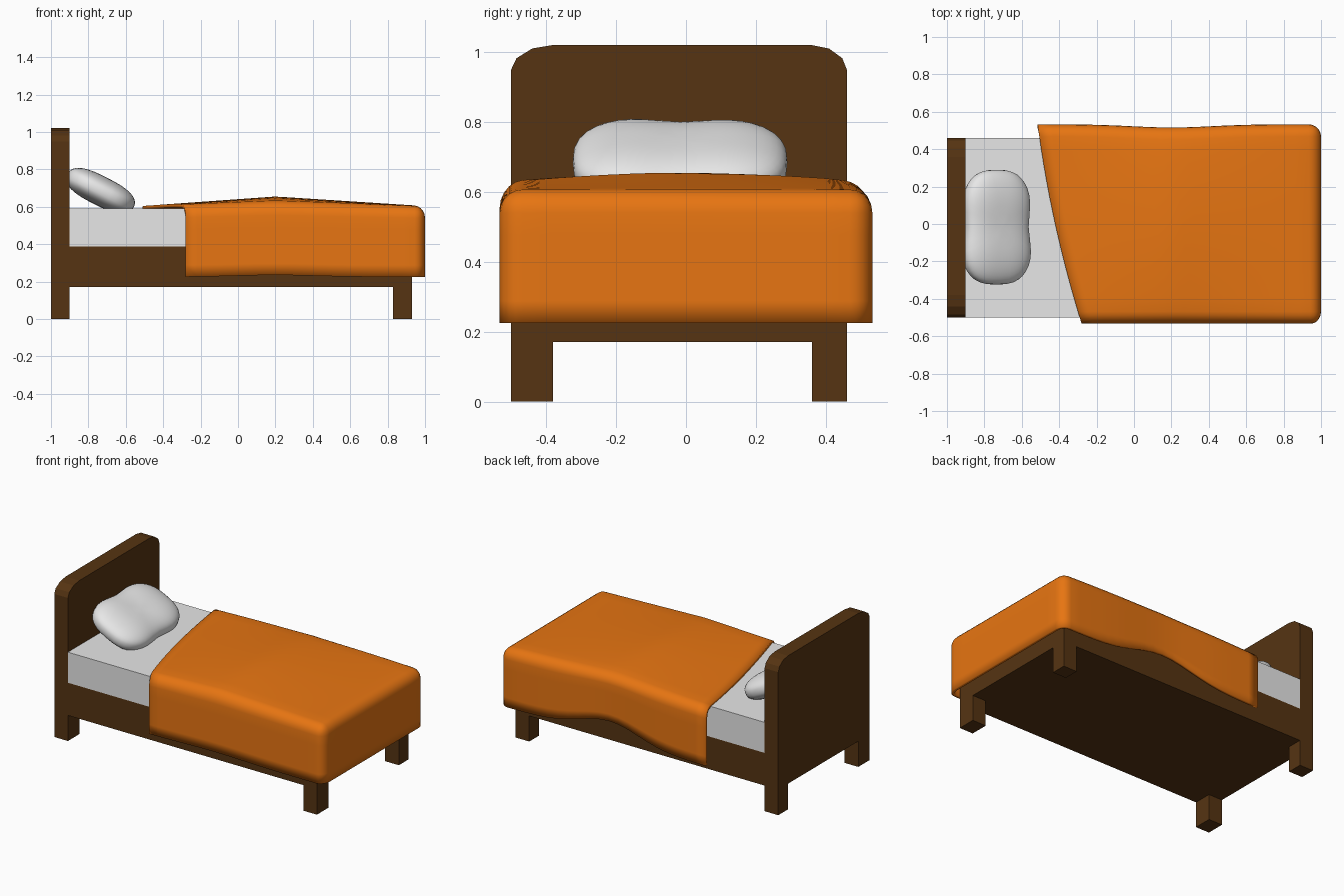
import bpy, bmesh, math
from mathutils import Matrix

if "Cube" in bpy.data.objects:
    bpy.data.objects.remove(bpy.data.objects["Cube"], do_unlink=True)


def material(name, rgb):
    m = bpy.data.materials.new(name)
    m.use_nodes = True
    m.diffuse_color = (*rgb, 1)
    node = next(n for n in m.node_tree.nodes if n.type == 'BSDF_PRINCIPLED')
    node.inputs["Base Color"].default_value = (*rgb, 1)
    return m


wood = material("dark brown wood", (0.092, 0.034, 0.006))
linen = material("white linen", (0.8, 0.8, 0.8))
wool = material("orange wool", (0.81, 0.18, 0.006))


def finish(name, bm, mat):
    bmesh.ops.recalc_face_normals(bm, faces=bm.faces)
    me = bpy.data.meshes.new(name)
    bm.to_mesh(me)
    bm.free()
    me.materials.append(mat)
    ob = bpy.data.objects.new(name, me)
    bpy.context.collection.objects.link(ob)
    return ob


def smooth(ob, degrees):
    bpy.ops.object.select_all(action='DESELECT')
    ob.select_set(True)
    bpy.context.view_layer.objects.active = ob
    bpy.ops.object.shade_smooth_by_angle(angle=math.radians(degrees))


def box_mesh(lo, hi):
    bm = bmesh.new()
    bmesh.ops.create_cube(bm, size=1)
    for v in bm.verts:
        for i in range(3):
            v.co[i] = lo[i] if v.co[i] < 0 else hi[i]
    return bm


def box(name, lo, hi, mat):
    return finish(name, box_mesh(lo, hi), mat)


# Frame, mattress and legs
FRONT, BACK, HEAD, FOOT = -0.5, 0.46, -0.9, 0.93
box("bed_base", (HEAD, FRONT, 0.17), (FOOT, BACK, 0.387), wood)
box("mattress", (HEAD, FRONT, 0.387), (FOOT, BACK, 0.59), linen)
for end, x0 in (("head", -1.0), ("foot", 0.83)):
    for side, y0, y1 in (("front", FRONT, -0.38), ("back", 0.36, BACK)):
        box(f"{end}_{side}_leg", (x0, y0, 0), (x0 + 0.1, y1, 0.17), wood)

# Headboard: outline with chamfered round corners, extruded in x
corner = [(0, 0.95), (0.015, 0.982), (0.06, 1.01), (0.12, 1.02)]
outline = [(FRONT, 0.17)] + [(FRONT + d, z) for d, z in corner]
outline += [(BACK - d * 0.85, z) for d, z in reversed(corner)] + [(BACK, 0.17)]
bm = bmesh.new()
face = bm.faces.new([bm.verts.new((-1, y, z)) for y, z in outline])
new = bmesh.ops.extrude_face_region(bm, geom=[face])["geom"]
bmesh.ops.translate(bm, vec=(0.1, 0, 0),
                    verts=[g for g in new if isinstance(g, bmesh.types.BMVert)])
finish("headboard", bm, wood)

# Pillow: flattened rounded block, pinched at mid length, leaning on the headboard
bm = bmesh.new()
bmesh.ops.create_uvsphere(bm, u_segments=40, v_segments=24, radius=1)
power = lambda a, p: math.copysign(abs(a) ** p, a)
for v in bm.verts:
    x, y, z = power(v.co.x, 0.72), power(v.co.y, 0.72), power(v.co.z, 0.8)
    pinch = 1 - 0.13 * math.exp(-(y / 0.4) ** 2)
    v.co = (0.205 * x * (pinch + 0.03 * (1 - y)), 0.307 * y, 0.085 * z * pinch)
bmesh.ops.transform(bm, verts=bm.verts, matrix=Matrix.Translation((-0.735, -0.017, 0.685))
                    @ Matrix.Rotation(math.radians(27), 4, 'Y'))
smooth(finish("pillow", bm, linen), 60)

# Blanket: rounded box, open below and at the head end
LOW, TOP, HALF = 0.225, 0.605, 0.533
bm = box_mesh((-0.5, -HALF, LOW), (1, HALF, TOP))
rounded = []
for e in bm.edges:
    a, b = (v.co for v in e.verts)
    mid = (a + b) / 2
    top_edge = mid.z > 0.6 and mid.x > -0.4
    foot_post = mid.x > 0.9 and abs(a.z - b.z) > 0.1
    if top_edge or foot_post:
        rounded.append(e)
bmesh.ops.bevel(bm, geom=rounded, offset=0.065, segments=5, profile=0.5, affect='EDGES')
bmesh.ops.delete(bm, geom=[f for f in bm.faces if f.normal.z < -0.9 or f.normal.x < -0.9],
                 context='FACES')


def slice_axis(axis, start, stop, count):
    for i in range(1, count):
        at, no = [0, 0, 0], [0, 0, 0]
        at[axis], no[axis] = start + (stop - start) * i / count, 1
        geom = bm.verts[:] + bm.edges[:] + bm.faces[:]
        bmesh.ops.bisect_plane(bm, geom=geom, plane_co=at, plane_no=no, dist=1e-5)


slice_axis(0, -0.5, 0.935, 20)
slice_axis(1, -0.468, 0.468, 12)
slice_axis(2, LOW, 0.54, 5)

# Skewed head edge, raised middle ridge and wavy back hem
for v in bm.verts:
    x, y, z = v.co
    t = (y + HALF) / (2 * HALF)
    head_x = -0.28 - 0.33 * t + 0.095 * t * t
    x = 1 - (1 - x) / 1.5 * (1 - head_x)
    ridge = max(0, 1 - abs(x - 0.2) / (0.7 if x < 0.2 else 0.78))
    up = (z - LOW) / (TOP - LOW)
    wave = math.exp(-((x - 0.2) / 0.3) ** 2)
    lift = 0.05 * ridge * (1 - 0.55 * (y / HALF) ** 2) * up ** 3
    hem = (0.1 if y > 0.5 else 0.01) * wave * (1 - up)
    if y > 0.45:
        y -= 0.017 * wave
    v.co = (x, y, z + lift + hem)
blanket = finish("blanket", bm, wool)
# Outward normals are needed for the cloth thickness to grow inward
me = blanket.data
top = max(me.polygons, key=lambda p: p.center.z)
if top.normal.z < 0:
    me.flip_normals()
cloth = blanket.modifiers.new("thickness", 'SOLIDIFY')
cloth.thickness = 0.02
cloth.offset = -1
smooth(blanket, 40)
